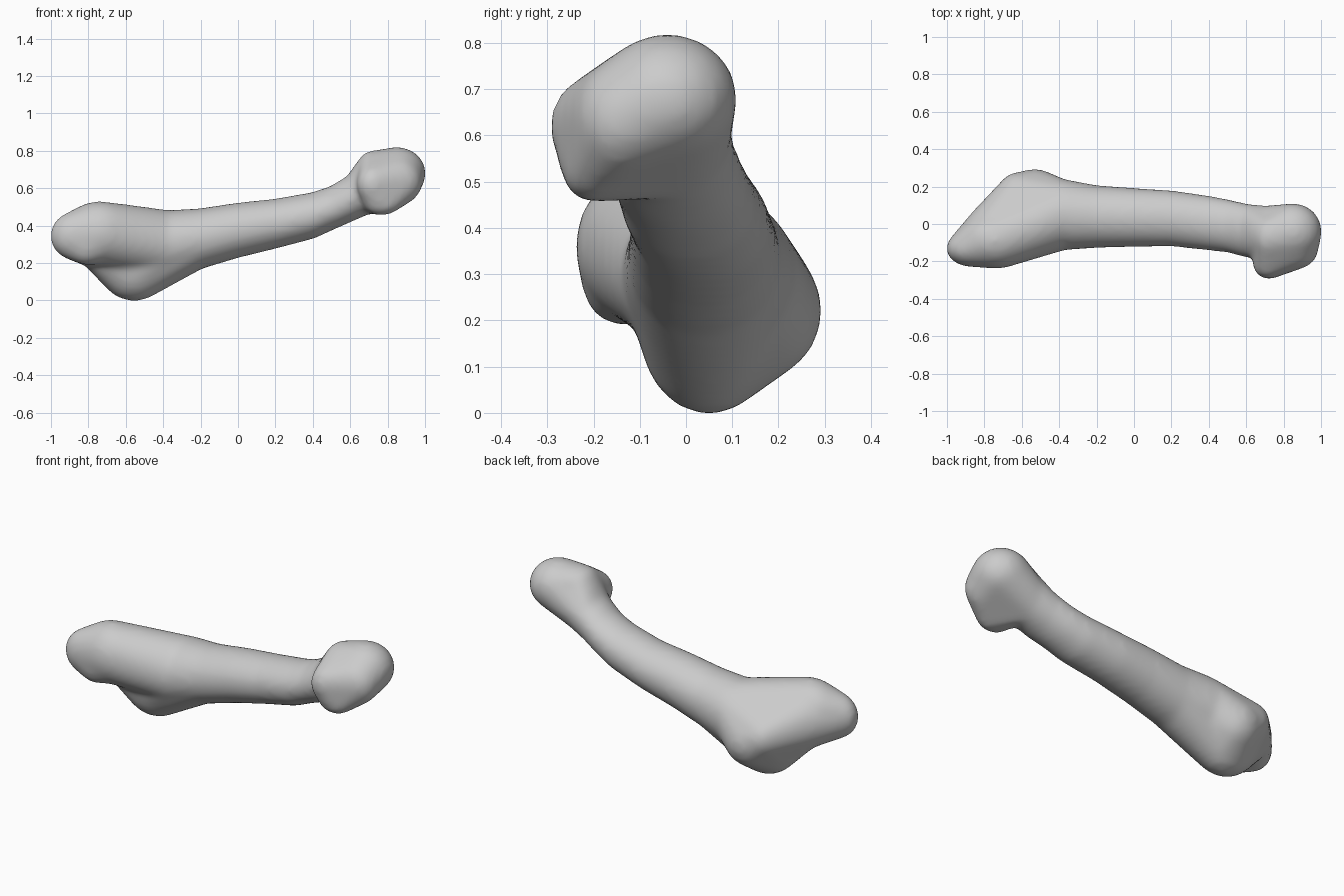
import bpy, bmesh
from mathutils import Matrix

cube = bpy.data.objects.get("Cube")
if cube:
    bpy.data.objects.remove(cube, do_unlink=True)

bone_grey = bpy.data.materials.new("bone_grey")
bone_grey.use_nodes = True
colour = (0.6, 0.6, 0.6, 1)
bone_grey.diffuse_color = colour
bone_grey.node_tree.nodes["Principled BSDF"].inputs["Base Color"].default_value = colour

whole = bmesh.new()


def hull(*balls):
    """Add the skin stretched round ellipsoids given as (centre, radii)."""
    bm = bmesh.new()
    for centre, radii in balls:
        bmesh.ops.create_uvsphere(bm, u_segments=24, v_segments=14, radius=1,
                                  matrix=Matrix.LocRotScale(centre, None, radii))
    points = [v.co.copy() for v in bm.verts]
    bm.free()
    bm = bmesh.new()
    verts = [bm.verts.new(p) for p in points]
    result = bmesh.ops.convex_hull(bm, input=verts)
    spare = {g for g in result["geom_interior"] + result["geom_unused"]
             if isinstance(g, bmesh.types.BMVert)}
    bmesh.ops.delete(bm, geom=list(spare), context='VERTS')
    bmesh.ops.recalc_face_normals(bm, faces=bm.faces)
    mesh = bpy.data.meshes.new("hull")
    bm.to_mesh(mesh)
    bm.free()
    whole.from_mesh(mesh)
    bpy.data.meshes.remove(mesh)


# Shaft: thin slices joined one to the next
shaft = [((x, y, z), (0.05, ry, rz)) for x, y, z, ry, rz in (
    (-0.37, 0.05, 0.3, 0.19, 0.183),
    (-0.2, 0.04, 0.33, 0.168, 0.163),
    (0, 0.035, 0.375, 0.158, 0.148),
    (0.2, 0.03, 0.41, 0.15, 0.134),
    (0.4, 0.005, 0.454, 0.147, 0.125),
    (0.5, -0.01, 0.493, 0.143, 0.118),
    (0.6, -0.035, 0.545, 0.145, 0.126),
    (0.7, -0.04, 0.6, 0.138, 0.138))]
for a, b in zip(shaft, shaft[1:]):
    hull(a, b)

# Broad end: an upper lobe and a lower lobe, with a web between them
upper = ((-0.74, -0.085, 0.36), (0.2, 0.155, 0.17))
upper_tip = ((-0.87, -0.13, 0.345), (0.135, 0.1, 0.13))
upper_base = ((-0.81, -0.145, 0.285), (0.1, 0.08, 0.095))
lower = ((-0.555, 0.05, 0.175), (0.19, 0.15, 0.178))
lower_back = ((-0.53, 0.15, 0.22), (0.15, 0.145, 0.15))
back_corner = ((-0.63, 0.155, 0.265), (0.1, 0.12, 0.115))
web = ((-0.73, 0.0, 0.32), (0.16, 0.12, 0.16))
hull(shaft[0], upper)
hull(upper, upper_tip, upper_base)
hull(web, upper_tip)
hull(shaft[1], lower)
hull(shaft[0], lower, lower_back)
hull(shaft[0], lower_back, back_corner, web)
hull(lower, lower_back, back_corner, web)

# Rounded head with a front lip and a low point
head = ((0.85, -0.04, 0.68), (0.155, 0.152, 0.14))
crown = ((0.72, -0.07, 0.72), (0.08, 0.11, 0.08))
front_bulge = ((0.85, -0.14, 0.635), (0.135, 0.105, 0.13))
lip = ((0.72, -0.215, 0.62), (0.085, 0.08, 0.1))
low_point = ((0.77, -0.2, 0.52), (0.1, 0.068, 0.065))
hull(head, crown, front_bulge, lip)
hull(front_bulge, lip, low_point)
hull(head, low_point, shaft[-1])
hull(shaft[-2], crown)

mesh = bpy.data.meshes.new("bone")
whole.to_mesh(mesh)
whole.free()
mesh.materials.append(bone_grey)
bone = bpy.data.objects.new("bone", mesh)
bpy.context.collection.objects.link(bone)

# Fuse the parts into one softened skin
remesh = bone.modifiers.new("fuse", 'REMESH')
remesh.mode = 'VOXEL'
remesh.voxel_size = 0.016
remesh.use_smooth_shade = True
soften = bone.modifiers.new("soften", 'SMOOTH')
soften.factor = 0.5
soften.iterations = 14
